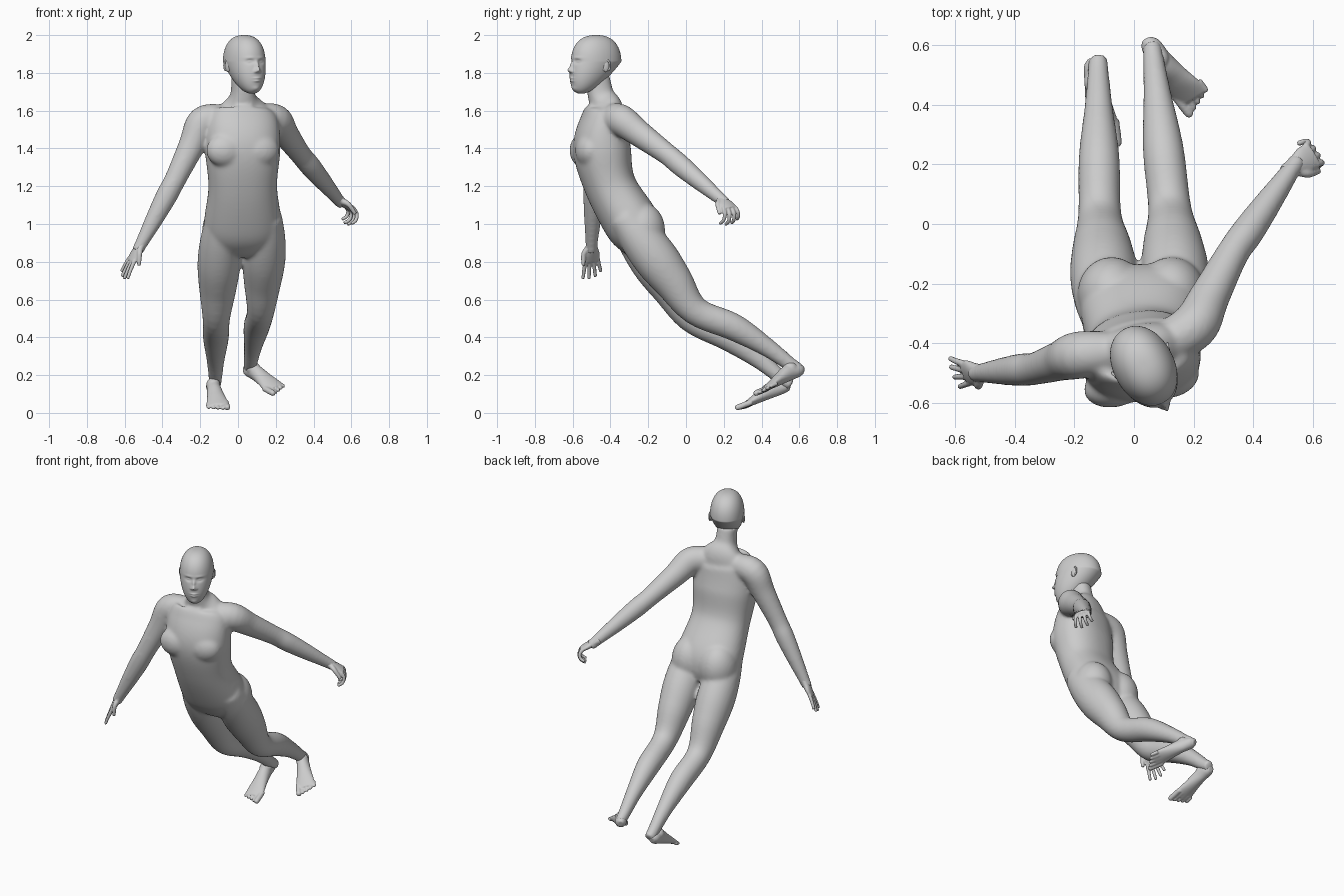
import bpy, bmesh, math
from mathutils import Vector, Matrix

if "Cube" in bpy.data.objects:
    bpy.data.objects.remove(bpy.data.objects["Cube"])

grey = (0.6, 0.6, 0.6, 1)
skin = bpy.data.materials.new("plain grey")
skin.use_nodes = True
skin.diffuse_color = grey
skin.node_tree.nodes["Principled BSDF"].inputs["Base Color"].default_value = grey


def spline(keys, steps):
    """Smoothly interpolate rows of numbers."""
    rows = [Vector(key) for key in keys]
    rows = [rows[0]] + rows + [rows[-1]]
    result = []
    for index in range(1, len(rows) - 2):
        before, start, end, after = rows[index - 1:index + 3]
        leave, arrive = (end - before) / 2, (after - start) / 2
        for step in range(steps):
            t = step / steps
            ease = t * t * (3 - 2 * t)
            result.append(start.lerp(end, ease) + leave * t * (1 - t) ** 2 - arrive * t * t * (1 - t))
    return result + [rows[-2]]


def loft(bm, keys, side, up=None, segments=28, steps=5, power=2):
    """Closed tube through rows of x, y, z, half width, half depth."""
    rows = spline(keys, steps)
    points = [Vector(row[:3]) for row in rows]
    rings = []
    for index, row in enumerate(rows):
        last = len(rows) - 1
        tangent = Vector(up) if up else points[min(index + 1, last)] - points[max(index - 1, 0)]
        tangent.normalize()
        across = Vector(side(index / last) if callable(side) else side)
        across = (across - tangent * across.dot(tangent)).normalized()
        normal = tangent.cross(across)
        ring = []
        for corner in range(segments):
            angle = math.tau * corner / segments
            wide, deep = (math.copysign(abs(value) ** (2 / power), value)
                          for value in (math.cos(angle), math.sin(angle)))
            ring.append(bm.verts.new(points[index] + across * wide * row[3] + normal * deep * row[4]))
        rings.append(ring)
    for lower, upper in zip(rings, rings[1:]):
        for corner in range(segments):
            following = (corner + 1) % segments
            bm.faces.new((lower[corner], lower[following], upper[following], upper[corner]))
    bm.faces.new(rings[0][::-1])
    bm.faces.new(rings[-1])


def ball(bm, centre, radii, yaw=0):
    matrix = Matrix.Translation(centre) @ Matrix.Rotation(yaw, 4, 'Z') @ Matrix.Diagonal((*radii, 1))
    bmesh.ops.create_uvsphere(bm, u_segments=28, v_segments=18, radius=1, matrix=matrix)


def finish(name, bm, voxel=None, smoothing=4):
    bmesh.ops.recalc_face_normals(bm, faces=bm.faces)
    for face in bm.faces:
        face.smooth = True
    mesh = bpy.data.meshes.new(name)
    bm.to_mesh(mesh)
    bm.free()
    mesh.materials.append(skin)
    part = bpy.data.objects.new(name, mesh)
    bpy.context.collection.objects.link(part)
    if voxel:  # fuse overlapping forms into one skin
        fuse = part.modifiers.new("fuse", 'REMESH')
        fuse.mode, fuse.voxel_size, fuse.use_smooth_shade = 'VOXEL', voxel, True
        soften = part.modifiers.new("soften", 'SMOOTH')
        soften.factor, soften.iterations = 0.5, smoothing
    return part


def limb(bm, joints, profile, side, lift=0):
    """Tube along straight bones; lift raises the middle of the last bone."""
    joints = [Vector(joint) for joint in joints]
    final = len(joints) - 2
    keys = []
    for place, radius in profile:
        bone = max(0, min(int(place), final))
        centre = joints[bone].lerp(joints[bone + 1], place - bone)
        centre.z += lift * max(0, math.sin(math.pi * max(0, place - final)))
        keys.append((*centre, radius, radius * 1.05))
    loft(bm, keys, side)


def frame(along, across):
    along = Vector(along).normalized()
    across = Vector(across)
    across = (across - along * across.dot(along)).normalized()
    return along, across, along.cross(across)


# Torso and neck, twisting to the left towards the shoulders
torso = [(-.2, .85, .1, .06), (-.23, .9, .18, .11), (-.285, 1, .205, .145), (-.4, 1.2, .182, .135),
         (-.445, 1.4, .2, .15), (-.435, 1.56, .185, .115), (-.425, 1.62, .13, .085), (-.45, 1.68, .067, .07),
         (-.47, 1.78, .06, .065)]
bm = bmesh.new()
loft(bm, [(.025, *row) for row in torso], lambda t: (1, .3 * t, 0), segments=40, steps=8, power=2.25)
# chest and buttocks
for sign in (-1, 1):
    ball(bm, (.025 + sign * .09, -.53 + sign * .015, 1.39), (.105, .07, .09), .2)
    ball(bm, (.025 + sign * .1, -.235, .965), (.115, .125, .15))

# arms: collar, shoulder, elbow, wrist
arm = [(0, .07), (1, .08), (1.4, .068), (2, .055), (2.25, .055), (2.6, .046), (3, .032), (3.1, .032)]
left_wrist, right_wrist = (.53, .185, 1.13), (-.515, -.5, .89)
limb(bm, [(.1, -.4, 1.56), (.2, -.345, 1.55), (.33, -.1, 1.37), left_wrist], arm, (1, -1, 0))
limb(bm, [(-.08, -.43, 1.56), (-.185, -.44, 1.54), (-.33, -.485, 1.24), right_wrist], arm, (0, 1, 0))

# legs: hip, knee, ankle
leg = [(-.3, .08), (0, .106), (.3, .114), (.6, .1), (1, .073), (1.4, .069), (1.75, .048), (2, .036), (2.1, .032)]
limb(bm, [(.145, -.245, .93), (.12, .05, .54), (.065, .555, .255)], leg, (1, 0, 0), .03)
limb(bm, [(-.095, -.25, .91), (-.115, .03, .5), (-.12, .51, .18)], leg, (1, 0, 0), .03)
finish("body", bm, .009, 16)


# Hands
def hand(name, wrist, along, thumbward, palm_sign, curl):
    forward, thumb, palm = frame(along, thumbward)
    palm = palm * palm_sign
    wrist = Vector(wrist)
    bm = bmesh.new()
    loft(bm, [(*(wrist + forward * reach), wide, deep) for reach, wide, deep in
              ((-.03, .029, .027), (.02, .035, .023), (.06, .046, .019), (.1, .044, .014))], thumb)
    for finger, size in enumerate((.95, 1.05, 1, .8)):
        point = wrist + forward * .088 + thumb * (.034 - .023 * finger)
        keys = [(*point, .012, .012)]
        for joint in range(3):
            angle = curl * (joint + .6)
            bend = forward * math.cos(angle) + palm * math.sin(angle)
            point = point + (bend + thumb * (.2 - .13 * finger)) * .036 * size
            radius = .011 - .001 * joint
            keys.append((*point, radius, radius))
        loft(bm, keys, thumb, segments=12)
    base = wrist + forward * .015 + thumb * .015
    keys = [base, base + forward * .03 + thumb * .03, base + forward * .085 + thumb * .045 + palm * .025]
    loft(bm, [(*point, .018 - .004 * joint, .018 - .004 * joint) for joint, point in enumerate(keys)],
         palm, segments=12)
    finish(name, bm, .0045, 3)


hand("left_hand", left_wrist, (.65, .45, -.45), (.5, -.8, -.1), 1, .8)
hand("right_hand", right_wrist, (-.5, 0, -.85), (.5, -.9, 0), -1, .05)


# Feet
def foot(name, heel, toe, inward):
    heel, toe = Vector(heel), Vector(toe)
    span = toe - heel
    forward, inner, rise = frame(span, inward)
    if rise.z < 0:
        rise = -rise
    bm = bmesh.new()
    loft(bm, [(*(heel + span * place + rise * height), wide, height) for place, wide, height in
              ((-.02, .018, .022), (.05, .034, .034), (.25, .037, .044), (.5, .046, .032),
               (.7, .056, .021), (.83, .053, .014))], inner)
    for digit in range(5):
        radius = .011 if digit else .016
        tip = 1 - .035 * digit
        root = heel + inner * (.045 - .024 * digit) + rise * radius
        loft(bm, [(*(root + span * place), radius * scale, radius * scale) for place, scale in
                  ((.7, 1), (tip - .08, 1), (tip - .02, .85), (tip, .4))], inner, segments=12)
    # ankle joint
    ball(bm, heel + span * .2 + rise * .06, (.037, .04, .037))
    finish(name, bm, .005)


foot("left_foot", (.05, .625, .2), (.23, .39, .1), (-.7, -.6, -.35))
foot("right_foot", (-.135, .555, .115), (-.098, .262, .005), (1, -.15, 0))

# Head: an egg that narrows and moves forward below eye level
head_place = Matrix.Translation((.035, -.48, 0)) @ Matrix.Rotation(math.radians(28), 4, 'Z')
eye_level = 1.86
rows = []
for index in range(1, 120):
    level = -math.cos(math.pi * index / 120)
    z = 1.845 + .155 * level
    girth = (1 - abs(level) ** 2.4) ** (1 / 2.4)
    drop = max(0, eye_level - z) / .17
    rows.append((0, .005 - .09 * drop, z, .102 * girth * (1 - .28 * drop), .14 * girth * (1 - .42 * drop)))
bm = bmesh.new()
loft(bm, rows, (1, 0, 0), up=(0, 0, 1), segments=128, steps=1, power=2.1)

# Face: side offset, height from the eyes, width, height, pull
features = [(0, -.045, .013, .012, .022), (0, -.02, .009, .02, .013),    # nose
            (0, -.088, .02, .005, .007), (0, -.102, .018, .006, .007),   # lips
            (0, -.145, .022, .014, .006)]                                # chin
for sign in (-1, 1):
    features += [(sign * .014, -.053, .008, .007, .007),  # nostril
                 (sign * .034, 0, .017, .011, -.012),     # eye socket
                 (sign * .035, 0, .012, .006, .008),      # eyelid
                 (sign * .034, .02, .026, .008, .003)]    # brow
for vert in bm.verts:
    if vert.co.y < -.03:
        x, z = vert.co.x, vert.co.z - eye_level
        vert.co.y -= sum(pull * math.exp(-((x - aside) / wide) ** 2 - ((z - height) / tall) ** 2)
                         for aside, height, wide, tall, pull in features)
finish("head", bm).matrix_world = head_place

# Ears: flat shell with a raised rim
for name, sign in (("left_ear", 1), ("right_ear", -1)):
    bm = bmesh.new()
    ball(bm, (sign * .094, .012, 1.835), (.009, .019, .03), -.3 * sign)
    rim = []
    for step in range(-2, 9):
        angle = step * math.tau / 12
        rim.append((sign * (.097 + .008 * math.cos(angle)), .014 + .019 * math.cos(angle),
                    1.838 + .03 * math.sin(angle), .005, .005))
    loft(bm, rim, (1, 0, 0), segments=10, steps=3)
    finish(name, bm).matrix_world = head_place
